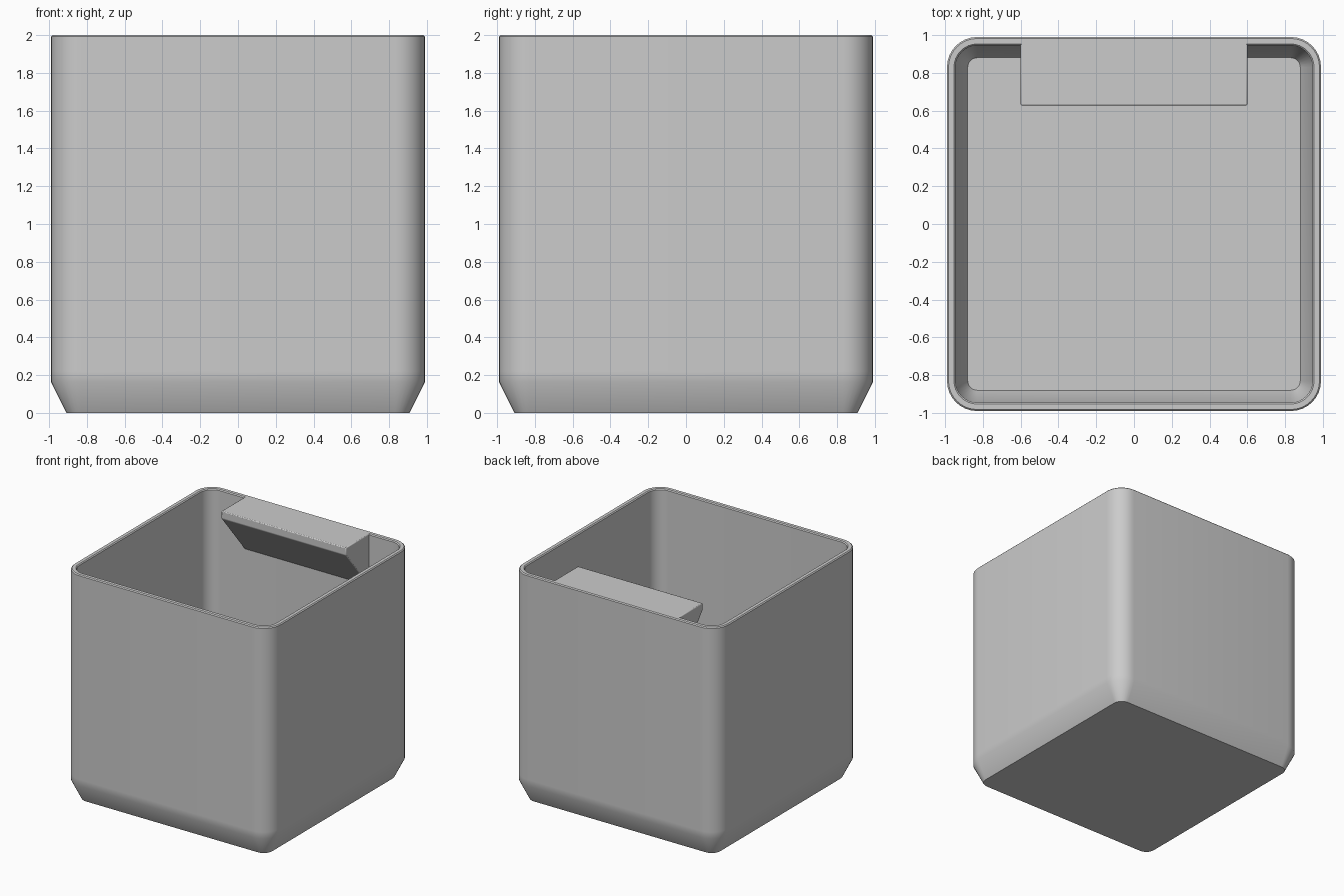
import bpy, bmesh, math

cube = bpy.data.objects.get("Cube")
if cube:
    bpy.data.objects.remove(cube, do_unlink=True)

grey = bpy.data.materials.new("plain grey")
grey.use_nodes = True
colour = (0.6, 0.6, 0.6, 1)
grey.diffuse_color = colour
grey.node_tree.nodes["Principled BSDF"].inputs["Base Color"].default_value = colour


def finish(bm, name):
    """Turn a bmesh into a grey, angle-smoothed object."""
    bmesh.ops.recalc_face_normals(bm, faces=bm.faces[:])
    mesh = bpy.data.meshes.new(name)
    bm.to_mesh(mesh)
    bm.free()
    mesh.materials.append(grey)
    obj = bpy.data.objects.new(name, mesh)
    bpy.context.collection.objects.link(obj)
    bpy.ops.object.select_all(action='DESELECT')
    obj.select_set(True)
    bpy.context.view_layer.objects.active = obj
    bpy.ops.object.shade_smooth_by_angle(angle=math.radians(32))
    return obj


def rounded_square(bm, half, radius, z, steps=8):
    """One loop of vertices around a square with round corners."""
    loop = []
    for quarter, (sx, sy) in enumerate([(1, 1), (-1, 1), (-1, -1), (1, -1)]):
        for i in range(steps + 1):
            a = (quarter + i / steps) * math.pi / 2
            loop.append(bm.verts.new((sx * (half - radius) + radius * math.cos(a),
                                      sy * (half - radius) + radius * math.sin(a), z)))
    return loop


# Hollow box: loops run up the outside, over the rim and down the inside
sections = [
    (0.908, 0.08, 0), (0.99, 0.16, 0.164), (0.99, 0.16, 0.22),
    (0.99, 0.16, 1.992), (0.982, 0.152, 2), (0.953, 0.123, 2),
    (0.945, 0.115, 1.992), (0.945, 0.115, 0.22), (0.945, 0.115, 0.175),
    (0.88, 0.05, 0.045),
]
bm = bmesh.new()
loops = [rounded_square(bm, *s) for s in sections]
for low, high in zip(loops, loops[1:]):
    n = len(low)
    for i in range(n):
        j = (i + 1) % n
        bm.faces.new((low[i], low[j], high[j], high[i]))
bm.faces.new(loops[0])
bm.faces.new(loops[-1])
finish(bm, "box_shell")

# Label ledge: wedge profile pushed along x, its back sunk into the rear wall
profile = [(0.965, 2), (0.627, 2), (0.627, 1.935), (0.945, 1.55), (0.965, 1.55)]
bm = bmesh.new()
face = bm.faces.new([bm.verts.new((-0.6, y, z)) for y, z in profile])
pushed = bmesh.ops.extrude_face_region(bm, geom=[face])["geom"]
bmesh.ops.translate(bm, vec=(1.2, 0, 0),
                    verts=[v for v in pushed if isinstance(v, bmesh.types.BMVert)])
ledge = finish(bm, "label_ledge")
bevel = ledge.modifiers.new("soft_edges", 'BEVEL')
bevel.width = 0.007
bevel.segments = 2
